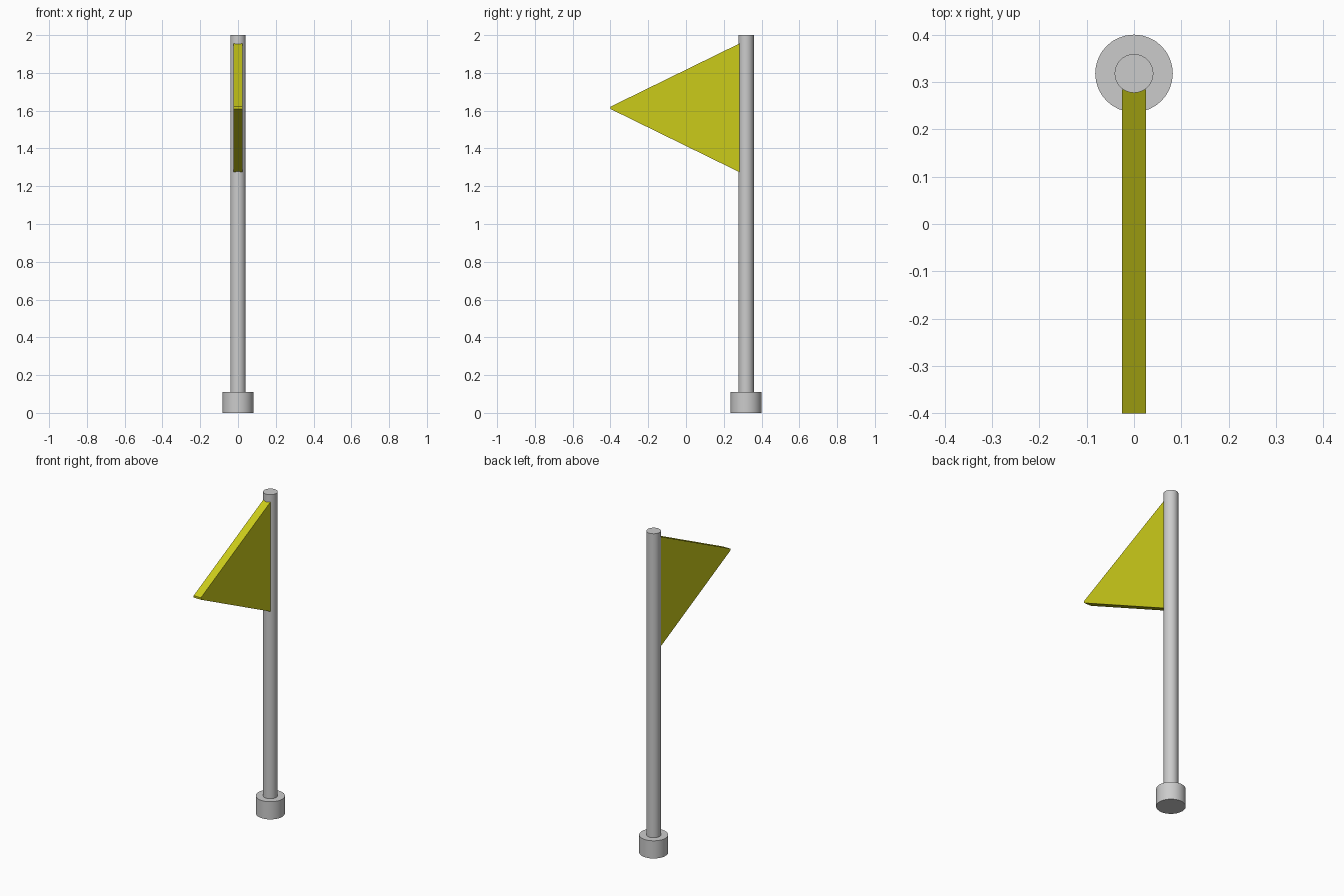
import bpy, bmesh

if "Cube" in bpy.data.objects:
    bpy.data.objects.remove(bpy.data.objects["Cube"])

POLE_Y = 0.318


def cylinder(name, radius, z0, z1):
    bpy.ops.mesh.primitive_cylinder_add(vertices=32, radius=radius, depth=z1 - z0,
                                        location=(0, POLE_Y, (z0 + z1) / 2))
    ob = bpy.context.object
    ob.name = name
    bpy.ops.object.shade_smooth_by_angle()
    return ob


# Round foot and tall pole
cylinder("base", 0.082, 0.0, 0.11)
cylinder("pole", 0.041, 0.11, 2.0)

# Pennant: triangular (y, z) profile with a slightly blunt tip, extruded across x
profile = [(0.284, 1.956), (-0.40, 1.621), (-0.40, 1.609), (0.284, 1.274)]
half = 0.025
bm = bmesh.new()
face = bm.faces.new([bm.verts.new((-half, y, z)) for y, z in profile])
ext = bmesh.ops.extrude_face_region(bm, geom=[face])
bmesh.ops.translate(bm, vec=(2 * half, 0, 0),
                    verts=[v for v in ext["geom"] if isinstance(v, bmesh.types.BMVert)])
bmesh.ops.recalc_face_normals(bm, faces=bm.faces)
mesh = bpy.data.meshes.new("flag")
bm.to_mesh(mesh)
bm.free()
flag = bpy.data.objects.new("flag", mesh)
bpy.context.collection.objects.link(flag)

yellow = bpy.data.materials.new("yellow")
yellow.diffuse_color = (0.6, 0.6, 0.01, 1)
yellow.use_nodes = True
yellow.node_tree.nodes["Principled BSDF"].inputs["Base Color"].default_value = yellow.diffuse_color
mesh.materials.append(yellow)
